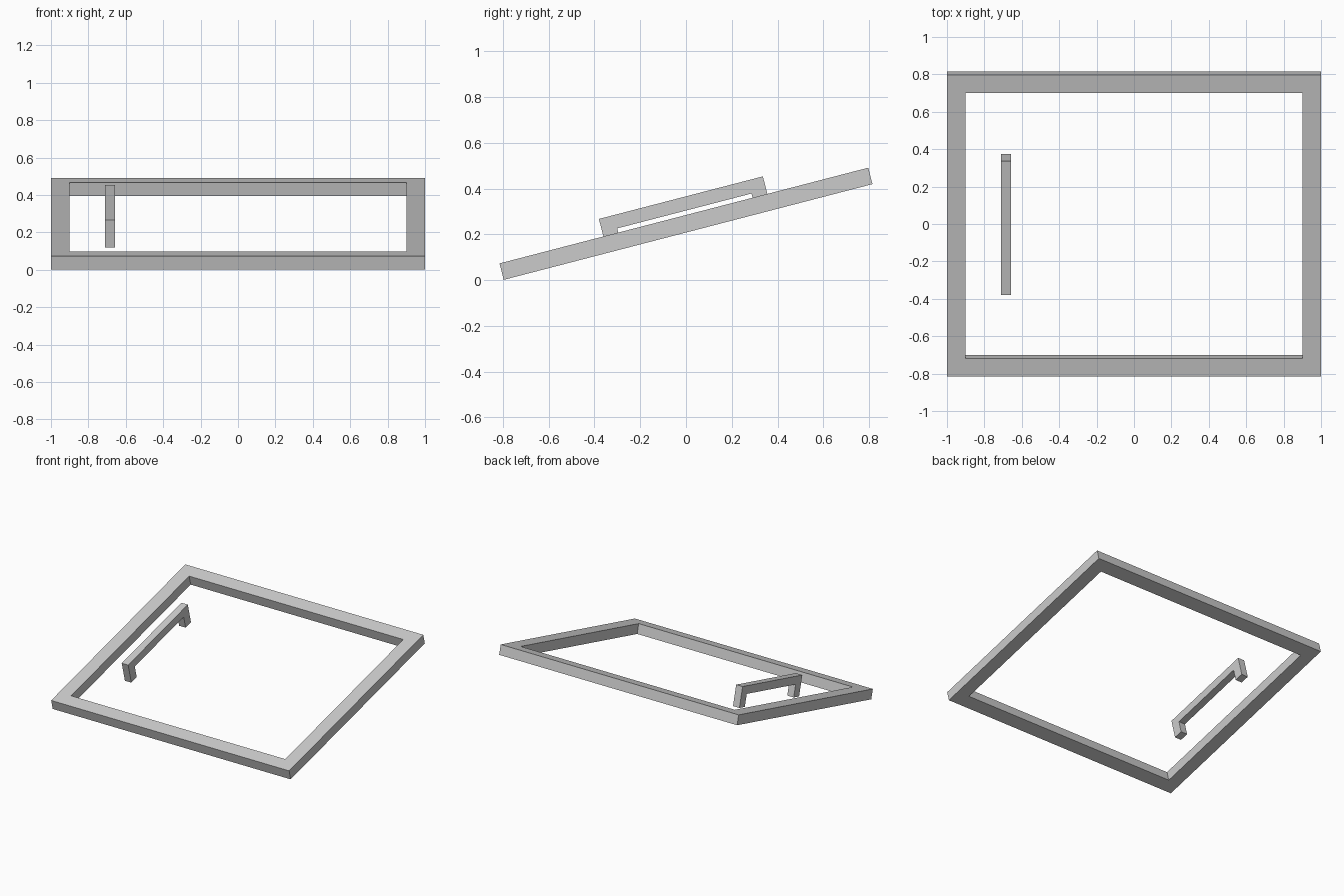
import bpy
import bmesh
from math import radians
from mathutils import Matrix

cube = bpy.data.objects.get("Cube")
if cube:
    bpy.data.objects.remove(cube, do_unlink=True)

TILT = Matrix.Translation((0, 0, 0.246)) @ Matrix.Rotation(radians(14.55), 4, "X")

grey = bpy.data.materials.new("light_grey")
grey.use_nodes = True
grey.diffuse_color = (0.6, 0.6, 0.6, 1)
grey.node_tree.nodes["Principled BSDF"].inputs["Base Color"].default_value = (0.6, 0.6, 0.6, 1)


def extruded(name, faces, points, direction):
    """Extrude a flat outline made of quads, then tilt the part."""
    bm = bmesh.new()
    verts = [bm.verts.new(p) for p in points]
    flat = [bm.faces.new([verts[i] for i in f]) for f in faces]
    result = bmesh.ops.extrude_face_region(bm, geom=flat, use_keep_orig=True)
    moved = [v for v in result["geom"] if isinstance(v, bmesh.types.BMVert)]
    bmesh.ops.translate(bm, verts=moved, vec=direction)
    bmesh.ops.recalc_face_normals(bm, faces=bm.faces)
    mesh = bpy.data.meshes.new(name)
    bm.to_mesh(mesh)
    bm.free()
    mesh.materials.append(grey)
    obj = bpy.data.objects.new(name, mesh)
    bpy.context.collection.objects.link(obj)
    obj.matrix_world = TILT
    return obj


# Rectangular frame: four mitred rails
half_x, half_y, rail, half_t = 1.0, 0.832, 0.1, 0.037
corners = [(-1, -1), (1, -1), (1, 1), (-1, 1)]
ring = [(sx * (half_x - inset), sy * (half_y - inset), -half_t)
        for inset in (0, rail) for sx, sy in corners]
rails = [(i, (i + 1) % 4, (i + 1) % 4 + 4, i + 4) for i in range(4)]
extruded("frame", rails, ring, (0, 0, 2 * half_t))

# Handle: U-shaped profile extruded across its width
left, width = -0.711, 0.054
reach, leg, top, bar, mid = 0.37, 0.067, 0.116, 0.06, 0.007
profile = [(-reach, -half_t), (-reach, top), (reach, top), (reach, -half_t),
           (reach - leg, -half_t), (reach - leg, top - bar),
           (leg - reach, top - bar), (leg - reach, -half_t)]
extruded("handle", [range(8)], [(left, y + mid, z) for y, z in profile], (width, 0, 0))
